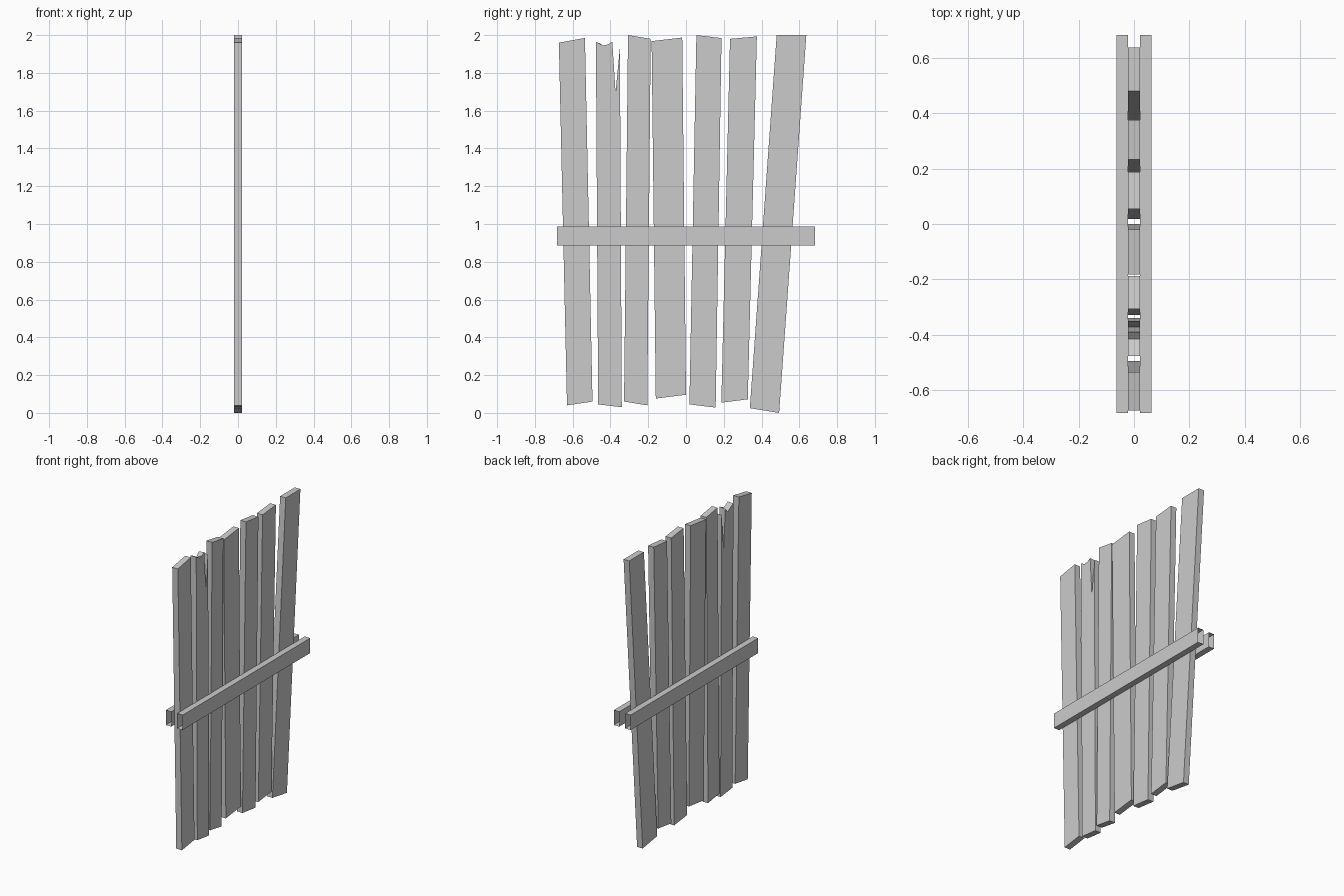
import bpy

if "Cube" in bpy.data.objects:
    bpy.data.objects.remove(bpy.data.objects["Cube"])

T = 0.021  # half thickness of the planks


def make_object(name, verts, faces):
    mesh = bpy.data.meshes.new(name)
    mesh.from_pydata(verts, [], faces)
    mesh.update()
    obj = bpy.data.objects.new(name, mesh)
    bpy.context.collection.objects.link(obj)
    return obj


def plank(name, front, back=None):
    """Board from a (y, z) outline, clockwise from top left as seen from +x."""
    back = back or front
    n = len(front)
    verts = [(T, y, z) for y, z in front] + [(-T, y, z) for y, z in back]
    faces = [tuple(reversed(range(n))), tuple(range(n, 2 * n))]
    faces += [(i, (i + 1) % n, n + (i + 1) % n, n + i) for i in range(n)]
    return make_object(name, verts, faces)


# Straight planks: top left, top right, bottom right, bottom left
outlines = [
    [(-0.673, 1.96), (-0.535, 1.985), (-0.495, 0.06), (-0.63, 0.04)],
    [(-0.307, 2.0), (-0.187, 1.98), (-0.205, 0.04), (-0.328, 0.06)],
    [(-0.182, 1.968), (-0.02, 1.987), (0.0, 0.096), (-0.16, 0.076)],
    [(0.055, 2.0), (0.188, 1.984), (0.157, 0.028), (0.018, 0.045)],
    [(0.233, 1.98), (0.375, 1.993), (0.327, 0.072), (0.187, 0.054)],
    [(0.48, 2.0), (0.637, 2.0), (0.493, 0.0), (0.338, 0.025)],
]
for i, outline in enumerate(outlines):
    plank(f"plank_{i + 1}", outline)

# Broken plank with a splintered top and a long crack
foot = [(-0.34, 0.03), (-0.465, 0.045)]
crack = [(-0.373, 1.695), (-0.35, 1.935)]
plank("broken_plank",
      [(-0.477, 1.965), (-0.44, 1.945), (-0.415, 1.95), (-0.39, 1.965)] + crack + foot,
      [(-0.477, 1.965), (-0.455, 1.955), (-0.415, 1.93), (-0.39, 1.96)] + crack + foot)

# Cross rails on both sides, open at the ends
L, Z0, Z1 = 0.682, 0.885, 0.986
for side, name in ((1, "right_rail"), (-1, "left_rail")):
    x0, x1 = sorted((side * 0.022, side * 0.063))
    section = [(x0, Z0), (x1, Z0), (x1, Z1), (x0, Z1)]
    verts = [(x, y, z) for y in (-L, L) for x, z in section]
    make_object(name, verts,
                [(i, (i + 1) % 4, 4 + (i + 1) % 4, 4 + i) for i in range(4)][:])
    bpy.data.objects[name].data.flip_normals()
